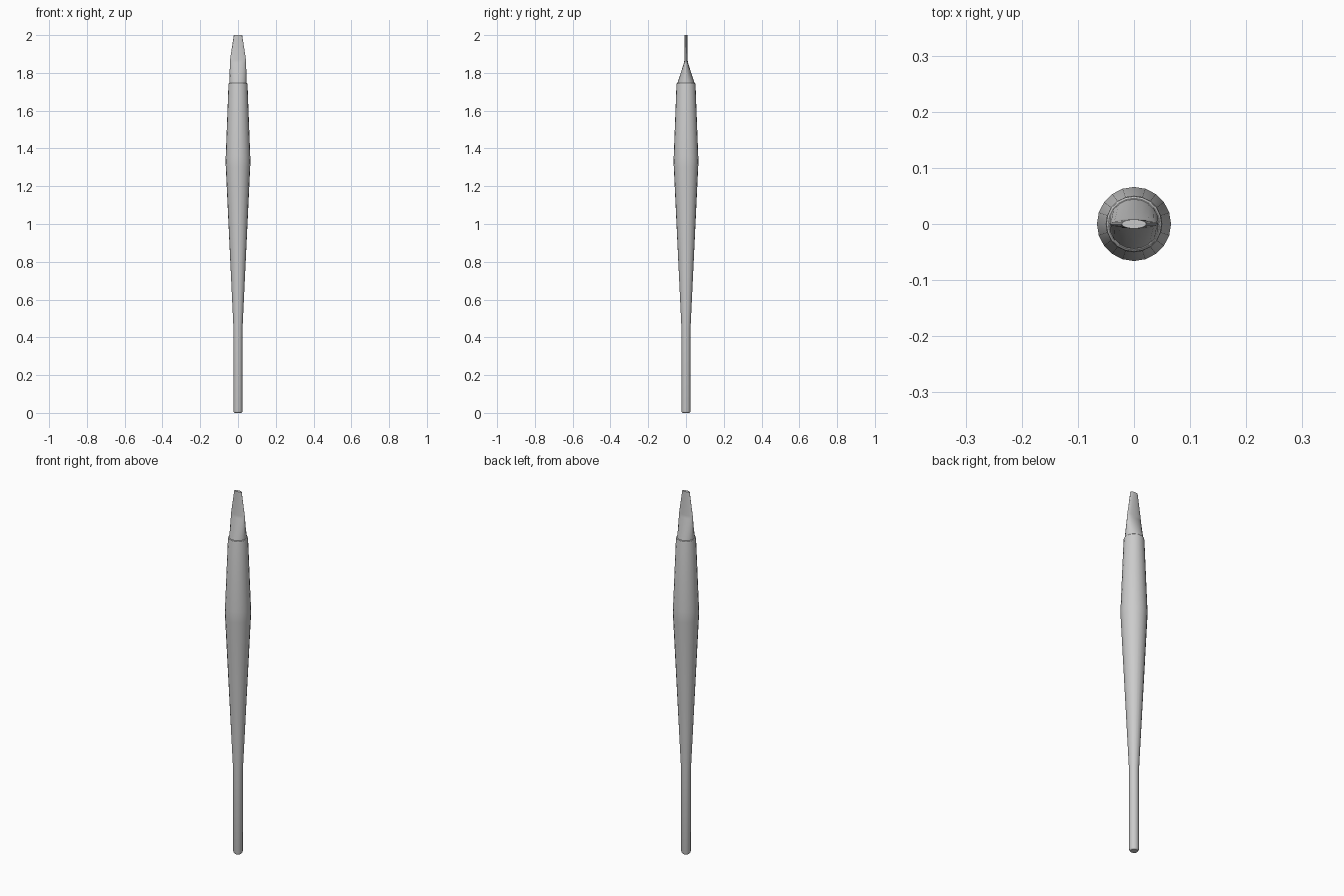
import bpy, bmesh, math

if "Cube" in bpy.data.objects:
    bpy.data.objects.remove(bpy.data.objects["Cube"])

SIDES = 20


def loft(name, sections):
    """Skin elliptical sections (z, half width x, half depth y) with end caps."""
    bm = bmesh.new()
    rings = []
    for z, rx, ry in sections:
        ring = []
        for i in range(SIDES):
            a = math.tau * i / SIDES
            ring.append(bm.verts.new((rx * math.cos(a), ry * math.sin(a), z)))
        rings.append(ring)
    for low, high in zip(rings, rings[1:]):
        for i in range(SIDES):
            j = (i + 1) % SIDES
            bm.faces.new((low[i], low[j], high[j], high[i]))
    bm.faces.new(rings[0][::-1])
    bm.faces.new(rings[-1])
    mesh = bpy.data.meshes.new(name)
    bm.to_mesh(mesh)
    bm.free()
    obj = bpy.data.objects.new(name, mesh)
    bpy.context.collection.objects.link(obj)
    bpy.ops.object.select_all(action='DESELECT')
    obj.select_set(True)
    bpy.context.view_layer.objects.active = obj
    bpy.ops.object.shade_smooth_by_angle(angle=math.radians(30))
    return obj


# Turned handle: slim shaft, swelling to a belly, with a bevelled shoulder
handle_profile = [(0, 0.018), (0.004, 0.022), (0.012, 0.024), (0.45, 0.024),
                  (1.30, 0.0645), (1.33, 0.066), (1.36, 0.0648),
                  (1.735, 0.0505), (1.743, 0.049), (1.746, 0.046)]
loft("handle", [(z, r, r) for z, r in handle_profile])

# Flattened tip: round socket squeezed to a thin, tapering blade
loft("flattened_tip", [(1.735, 0.045, 0.045), (1.75, 0.045, 0.044),
                       (1.855, 0.043, 0.010), (1.87, 0.042, 0.0085),
                       (2.0, 0.022, 0.008)])
